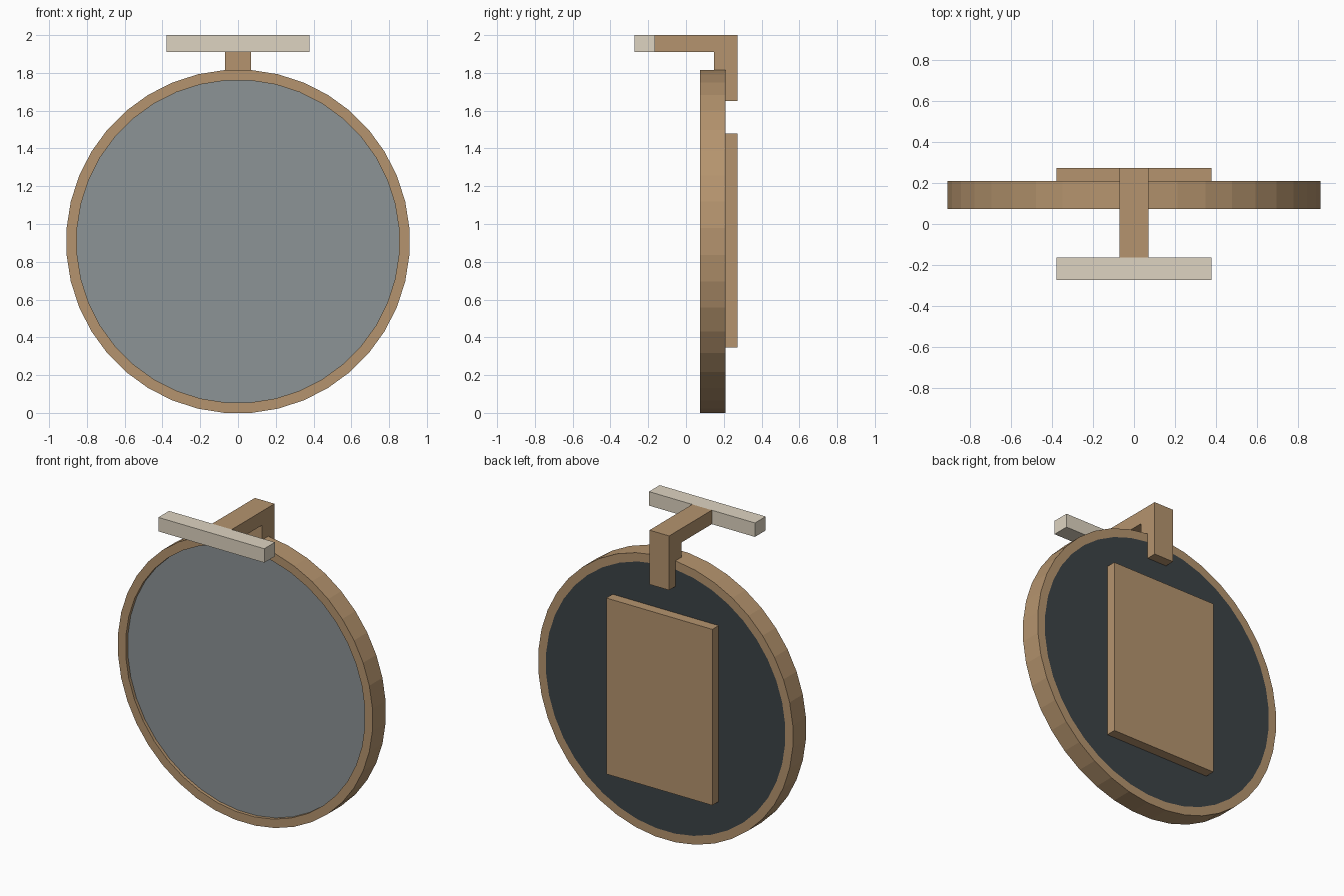
import bpy, bmesh
from math import pi, sin, cos

cube = bpy.data.objects.get("Cube")
if cube:
    bpy.data.objects.remove(cube, do_unlink=True)


def material(name, rgb):
    lin = [(c / 255 / 12.92) if c < 11 else ((c / 255 + 0.055) / 1.055) ** 2.4 for c in rgb]
    m = bpy.data.materials.new(name)
    m.use_nodes = True
    m.diffuse_color = (*lin, 1)
    m.node_tree.nodes["Principled BSDF"].inputs["Base Color"].default_value = (*lin, 1)
    return m


wood = material("warm wood", (181, 148, 110))
glass = material("mirror grey", (140, 147, 150))
backing = material("dark backing", (60, 67, 71))
shade = material("lamp cream", (222, 212, 193))

SIDES = 40
CENTRE_Z = 0.9075
OUTER, INNER = 0.9103, 0.855
FRONT, BACK = 0.074, 0.208


def finish(name, bm, mat):
    bmesh.ops.recalc_face_normals(bm, faces=bm.faces)
    mesh = bpy.data.meshes.new(name)
    bm.to_mesh(mesh)
    bm.free()
    mesh.materials.append(mat)
    ob = bpy.data.objects.new(name, mesh)
    bpy.context.collection.objects.link(ob)
    return ob


def circle(bm, radius, y):
    """Ring of vertices facing the front, with a flat side at the top."""
    angles = [(i + 0.5) * 2 * pi / SIDES for i in range(SIDES)]
    return [bm.verts.new((radius * cos(a), y, CENTRE_Z + radius * sin(a))) for a in angles]


def bridge(bm, a, b):
    for i in range(SIDES):
        j = (i + 1) % SIDES
        bm.faces.new((a[i], a[j], b[j], b[i]))


def disc(name, y0, y1, mat):
    bm = bmesh.new()
    a, b = circle(bm, INNER, y0), circle(bm, INNER, y1)
    bridge(bm, a, b)
    bm.faces.new(a)
    bm.faces.new(b)
    return finish(name, bm, mat)


def box(name, half_width, y, z, mat):
    bm = bmesh.new()
    bmesh.ops.create_cube(bm, size=1)
    for v in bm.verts:
        v.co = (half_width * 2 * v.co.x, y[v.co.y > 0], z[v.co.z > 0])
    return finish(name, bm, mat)


# Round frame
bm = bmesh.new()
loops = [circle(bm, r, y) for r, y in
         ((OUTER, FRONT), (OUTER, BACK), (INNER, BACK), (INNER, FRONT))]
for k in range(4):
    bridge(bm, loops[k], loops[(k + 1) % 4])
finish("round_frame", bm, wood)

# Mirror glass set into the frame, and its backing
disc("mirror_glass", 0.095, 0.15, glass)
disc("mirror_backing", 0.15, BACK, backing)

# Mounting panel on the back
box("mounting_panel", 0.378, (BACK, 0.272), (0.345, 1.48), wood)

# L-shaped lamp bracket, one side profile extruded across
bm = bmesh.new()
profile = ((0.272, 1.65), (0.272, 2.0), (-0.163, 2.0), (-0.163, 1.91),
           (0.147, 1.91), (0.147, 1.8), (BACK, 1.8), (BACK, 1.65))
face = bm.faces.new([bm.verts.new((-0.07, y, z)) for y, z in profile])
moved = bmesh.ops.extrude_face_region(bm, geom=[face])["geom"]
bmesh.ops.translate(bm, vec=(0.14, 0, 0),
                    verts=[g for g in moved if isinstance(g, bmesh.types.BMVert)])
finish("lamp_bracket", bm, wood)

# Lamp bar
box("lamp_bar", 0.378, (-0.272, -0.163), (1.91, 2.0), shade)
